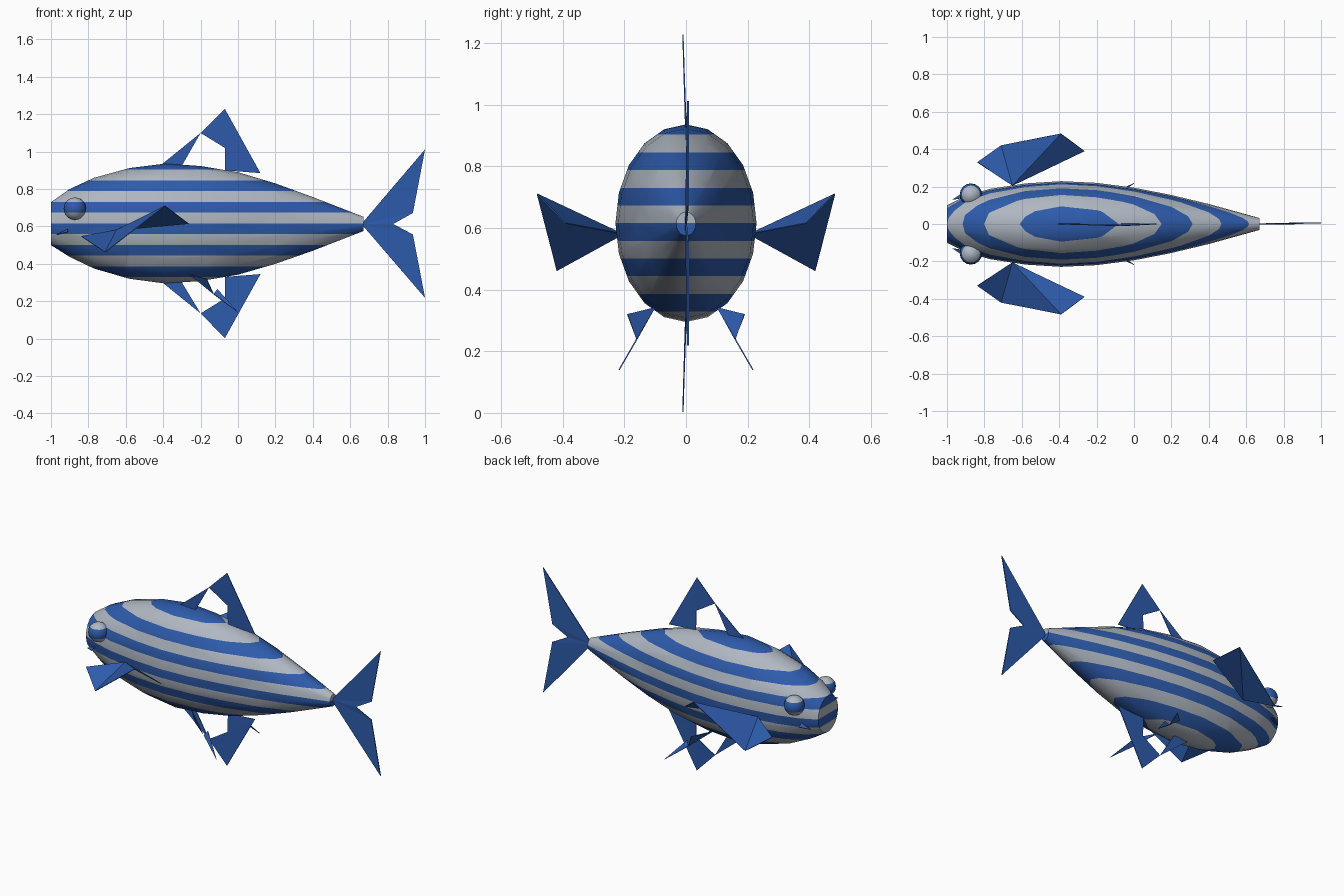
import bpy, bmesh, math
from mathutils import Vector

if "Cube" in bpy.data.objects:
    bpy.data.objects.remove(bpy.data.objects["Cube"])


def material(name, color):
    m = bpy.data.materials.new(name)
    m.diffuse_color = (*color, 1)
    m.use_nodes = True
    m.node_tree.nodes["Principled BSDF"].inputs["Base Color"].default_value = m.diffuse_color
    return m


BLUE = material("blue", (0.027, 0.105, 0.41))
GREY = material("silver grey", (0.43, 0.475, 0.54))
PERIOD, MIDDLE, HALF = 0.115, 0.587, 0.0285


def finish(name, bm, mats):
    me = bpy.data.meshes.new(name)
    bm.to_mesh(me)
    bm.free()
    for m in mats:
        me.materials.append(m)
    ob = bpy.data.objects.new(name, me)
    bpy.context.collection.objects.link(ob)
    return ob


def stripe(bm):
    """Cut the mesh at every stripe edge and colour the bands by height."""
    for k in range(-3, 4):
        for s in (-HALF, HALF):
            bmesh.ops.bisect_plane(
                bm, geom=bm.verts[:] + bm.edges[:] + bm.faces[:], dist=1e-5,
                plane_co=(0, 0, MIDDLE + k * PERIOD + s), plane_no=(0, 0, 1))
    for f in bm.faces:
        t = (f.calc_center_median().z - MIDDLE) / PERIOD
        f.material_index = 0 if abs(t - round(t)) * PERIOD < HALF else 1
        f.smooth = abs(f.normal.x) < 0.98


def fin(name, points, faces, mirror=False, thick=0.004):
    """Thin plate made of a few flat facets, optionally on both sides."""
    bm = bmesh.new()
    for side in ((1, -1) if mirror else (1,)):
        vs = [bm.verts.new((x, y * side, z)) for x, y, z in points]
        for f in faces:
            bm.faces.new([vs[i] for i in f])
    ob = finish(name, bm, [BLUE])
    mod = ob.modifiers.new("thickness", "SOLIDIFY")
    mod.thickness = thick
    mod.offset = 0
    return ob


# Body: lofted ellipses (x, top, bottom, half width)
stations = [
    (-1.0, 0.73, 0.50, 0.10), (-0.9, 0.80, 0.437, 0.15),
    (-0.77, 0.86, 0.375, 0.188), (-0.58, 0.912, 0.32, 0.217),
    (-0.39, 0.936, 0.295, 0.229), (-0.2, 0.923, 0.308, 0.220),
    (0.0, 0.89, 0.342, 0.194), (0.2, 0.83, 0.40, 0.155),
    (0.4, 0.757, 0.47, 0.107), (0.67, 0.652, 0.575, 0.032)]
SIDES = 20
bm = bmesh.new()
rings = []
for x, top, bot, w in stations:
    rings.append([bm.verts.new((
        x, w * math.sin(2 * math.pi * i / SIDES),
        (top + bot) / 2 + (top - bot) / 2 * math.cos(2 * math.pi * i / SIDES)))
        for i in range(SIDES)])
for a, b in zip(rings, rings[1:]):
    for i in range(SIDES):
        j = (i + 1) % SIDES
        bm.faces.new((a[i], a[j], b[j], b[i]))
bm.faces.new(rings[0])
bm.faces.new(rings[-1])
bmesh.ops.recalc_face_normals(bm, faces=bm.faces[:])
stripe(bm)
finish("body", bm, [BLUE, GREY])

# Eyes
for side, label in ((-1, "right"), (1, "left")):
    bm = bmesh.new()
    bmesh.ops.create_uvsphere(bm, u_segments=16, v_segments=10, radius=0.06)
    bmesh.ops.translate(bm, verts=bm.verts[:], vec=Vector((-0.872, side * 0.157, 0.695)))
    bm.normal_update()
    stripe(bm)
    for f in bm.faces:
        f.smooth = True
    finish(label + "_eye", bm, [BLUE, GREY])

# Dorsal and anal fins: slim front spike plus a swept rear blade
blade = [(0, 1, 2), (1, 3, 6), (3, 4, 6), (4, 5, 6)]
fin("dorsal_fin", [(-0.41, 0, 0.93), (-0.2, -0.006, 1.1), (-0.3, 0, 0.925),
                   (-0.07, -0.01, 1.228), (0.12, 0, 0.885), (-0.07, 0, 0.90),
                   (-0.07, -0.004, 1.02)], blade)
fin("anal_fin", [(-0.41, 0, 0.305), (-0.2, -0.006, 0.135), (-0.3, 0, 0.30),
                 (-0.07, -0.01, 0.003), (0.12, 0, 0.345), (-0.07, 0, 0.33),
                 (-0.07, -0.004, 0.215)], blade)

# Forked tail fin
fin("tail_fin", [(0.66, 0, 0.613), (1.0, 0.006, 1.012), (0.935, 0.006, 0.672),
                 (0.83, 0, 0.613), (0.935, 0.006, 0.557), (1.0, 0.006, 0.218)],
    [(0, 1, 2), (0, 2, 3), (0, 3, 4), (0, 4, 5)], thick=0.006)

# Side fins: a folded fan from one root
fin("pectoral_fins", [(-0.65, 0.205, 0.58), (-0.838, 0.33, 0.547), (-0.71, 0.42, 0.462),
                      (-0.39, 0.483, 0.71), (-0.265, 0.39, 0.615)],
    [(0, 1, 2), (0, 2, 3), (0, 3, 4)], mirror=True)

# Small belly fins
fin("pelvic_fins", [(-0.257, 0.10, 0.342), (-0.168, 0.19, 0.32), (-0.13, 0.16, 0.238),
                    (0.0, 0.217, 0.14), (-0.11, 0.145, 0.265)],
    [(0, 1, 2), (2, 3, 4)], mirror=True)

# Tiny slivers at the corners of the mouth
fin("mouth_corners", [(-0.97, 0.13, 0.555), (-0.91, 0.17, 0.57), (-0.91, 0.14, 0.585)],
    [(0, 1, 2)], mirror=True)
